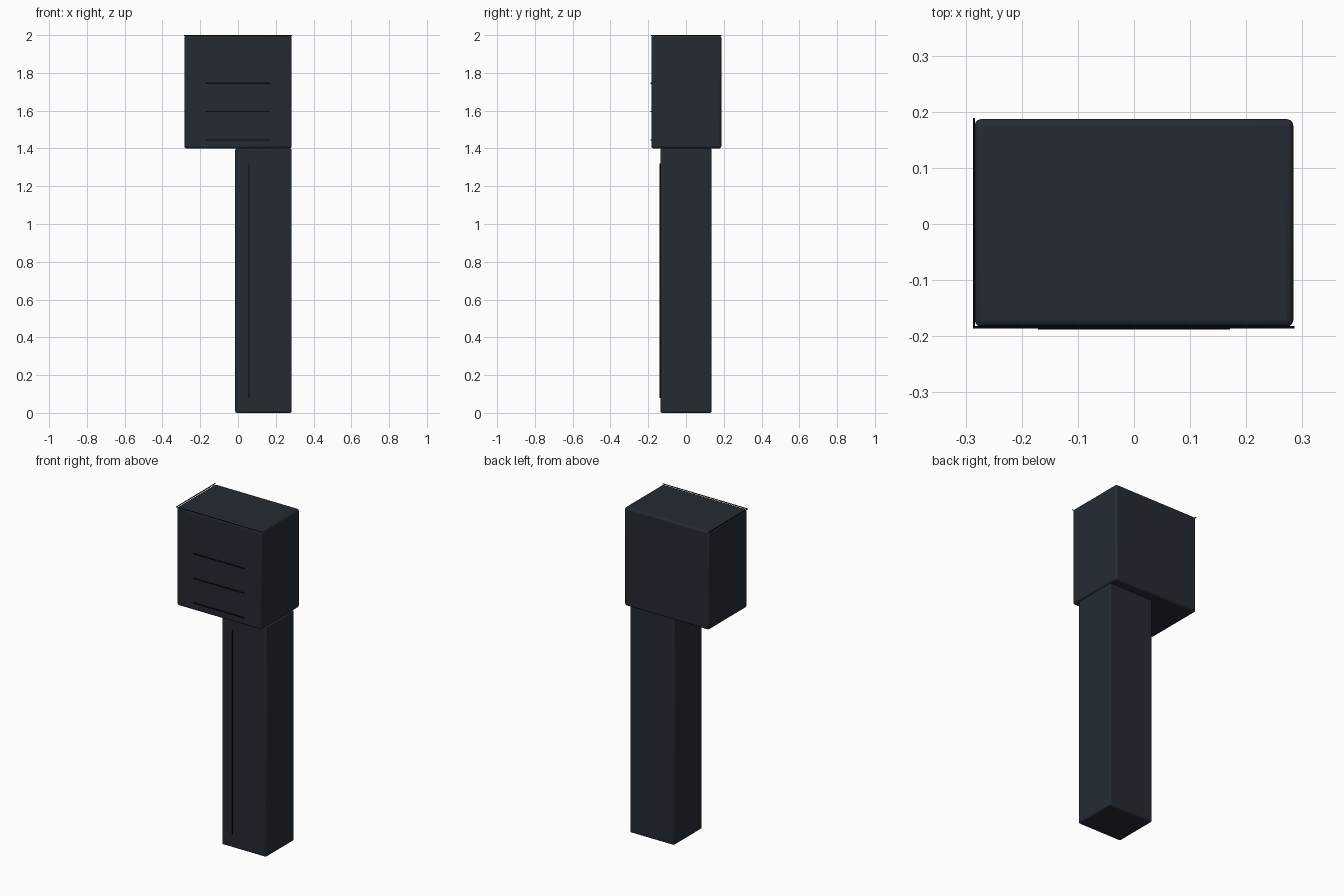
import bpy

if "Cube" in bpy.data.objects:
    bpy.data.objects.remove(bpy.data.objects["Cube"])


def material(name, rgb):
    m = bpy.data.materials.new(name)
    m.diffuse_color = (*rgb, 1)
    m.use_nodes = True
    m.node_tree.nodes["Principled BSDF"].inputs["Base Color"].default_value = m.diffuse_color
    return m


BODY = material("dark_slate", (0.018, 0.024, 0.034))
LINE = material("black_line", (0.002, 0.002, 0.003))


def box(name, x, y, z, mat, bevel=0.0):
    """Box from (min, max) ranges, optionally with rounded edges."""
    bpy.ops.mesh.primitive_cube_add(size=1, location=[sum(r) / 2 for r in (x, y, z)])
    ob = bpy.context.object
    ob.name = name
    ob.scale = [r[1] - r[0] for r in (x, y, z)]
    bpy.ops.object.transform_apply(location=False, rotation=False, scale=True)
    ob.data.materials.append(mat)
    if bevel:
        mod = ob.modifiers.new("rounded_edges", 'BEVEL')
        mod.width = bevel
        mod.segments = 3
        bpy.ops.object.shade_smooth_by_angle()
    return ob


# Main blocks: wide head on an offset column
box("head", (-0.284, 0.284), (-0.183, 0.187), (1.40, 1.998), BODY, 0.012)
box("column", (-0.015, 0.284), (-0.136, 0.136), (0.0, 1.40), BODY, 0.009)

# Thin trim along the top front and top left edges of the head
box("front_trim", (-0.286, 0.286), (-0.186, -0.182), (1.996, 2.0), LINE)
box("left_trim", (-0.287, -0.283), (-0.186, 0.189), (1.996, 2.0), LINE)

# Three horizontal lines on the head front
for i, z in enumerate((1.445, 1.595, 1.745)):
    box(f"head_line_{i + 1}", (-0.171, 0.171), (-0.188, -0.180),
        (z - 0.003, z + 0.003), LINE)

# Vertical line on the column front
box("column_line", (0.055, 0.061), (-0.141, -0.133), (0.08, 1.32), LINE)
